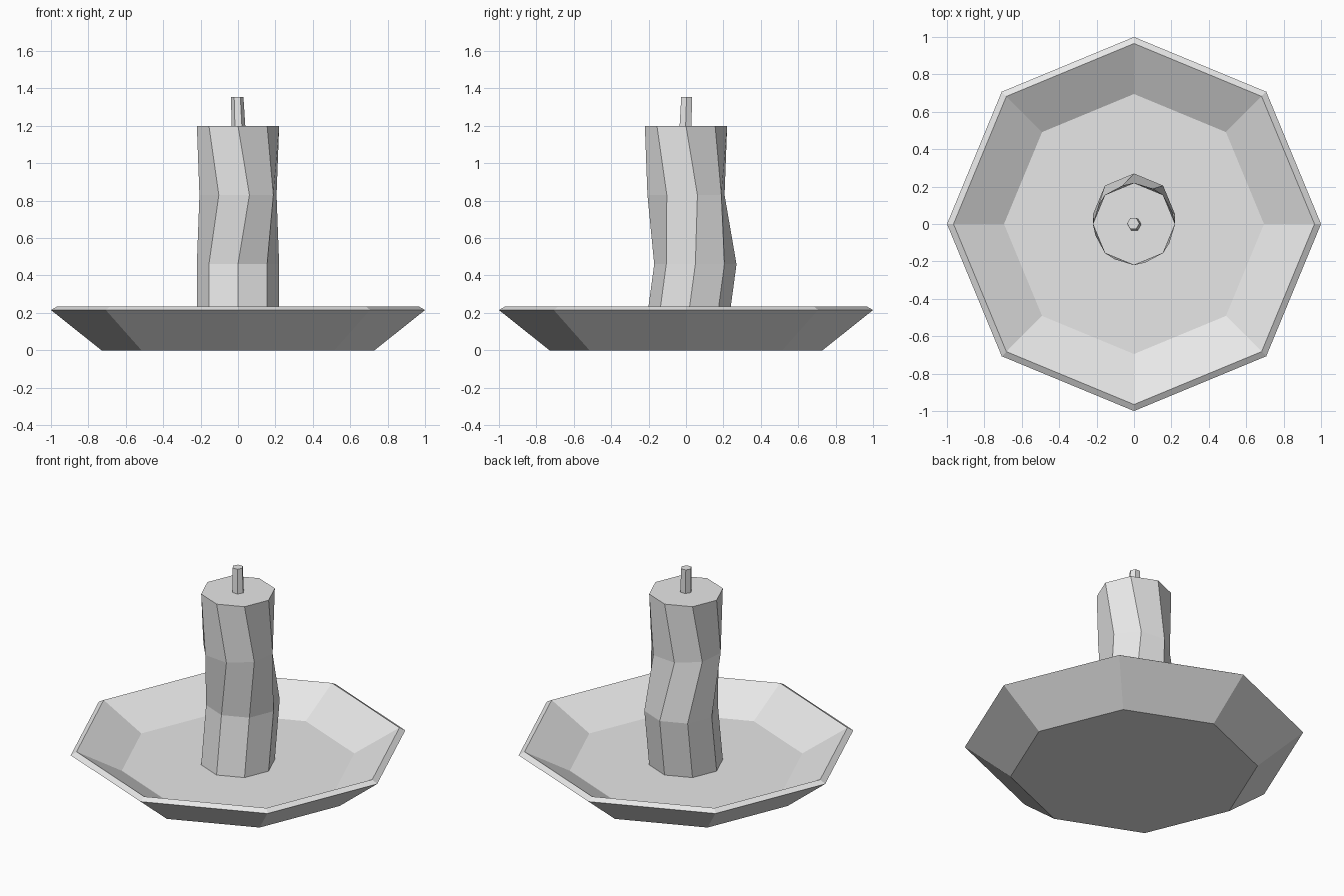
import bpy
import bmesh
from math import sin, cos, pi, radians

cube = bpy.data.objects.get("Cube")
if cube:
    bpy.data.objects.remove(cube, do_unlink=True)

grey = bpy.data.materials.new("plain grey")
grey.use_nodes = True
colour = (0.8, 0.8, 0.8, 1.0)
grey.diffuse_color = colour
grey.node_tree.nodes["Principled BSDF"].inputs["Base Color"].default_value = colour


def loft(name, sides, rings):
    """Skin a stack of polygon rings (radius, z, x, y, twist in degrees) and cap both ends."""
    bm = bmesh.new()
    loops = []
    for radius, z, x, y, twist in rings:
        angles = [2 * pi * i / sides + radians(twist) for i in range(sides)]
        loops.append([bm.verts.new((x + radius * cos(a), y + radius * sin(a), z)) for a in angles])
    for low, high in zip(loops, loops[1:]):
        for i in range(sides):
            j = (i + 1) % sides
            bm.faces.new((low[i], low[j], high[j], high[i]))
    bm.faces.new(loops[0][::-1])
    bm.faces.new(loops[-1])
    bmesh.ops.recalc_face_normals(bm, faces=bm.faces)
    mesh = bpy.data.meshes.new(name)
    bm.to_mesh(mesh)
    bm.free()
    mesh.materials.append(grey)
    obj = bpy.data.objects.new(name, mesh)
    bpy.context.collection.objects.link(obj)
    return obj


FLOOR = 0.09
TOP = 1.2

# Dish: flared outer wall, bevelled rim, sloping inner wall and flat floor
dish_profile = [(0.73, 0), (1.0, 0.215), (0.965, 0.235), (0.695, FLOOR)]
loft("dish", 8, [(r, z, 0, 0, 0) for r, z in dish_profile])

# Candle: evenly spaced rings, one nudged backwards and one twisted
step = (TOP - FLOOR) / 3
loft("candle", 8, [
    (0.22, FLOOR, 0, 0, 0),
    (0.22, FLOOR + step, 0, 0.05, 0),
    (0.215, FLOOR + 2 * step, 0, 0, 16.5),
    (0.22, TOP, 0, 0, 0),
])

# Wick: short, slightly leaning stub
loft("wick", 6, [
    (0.037, TOP, 0.002, -0.002, 0),
    (0.033, 1.355, -0.004, 0.003, 0),
])
